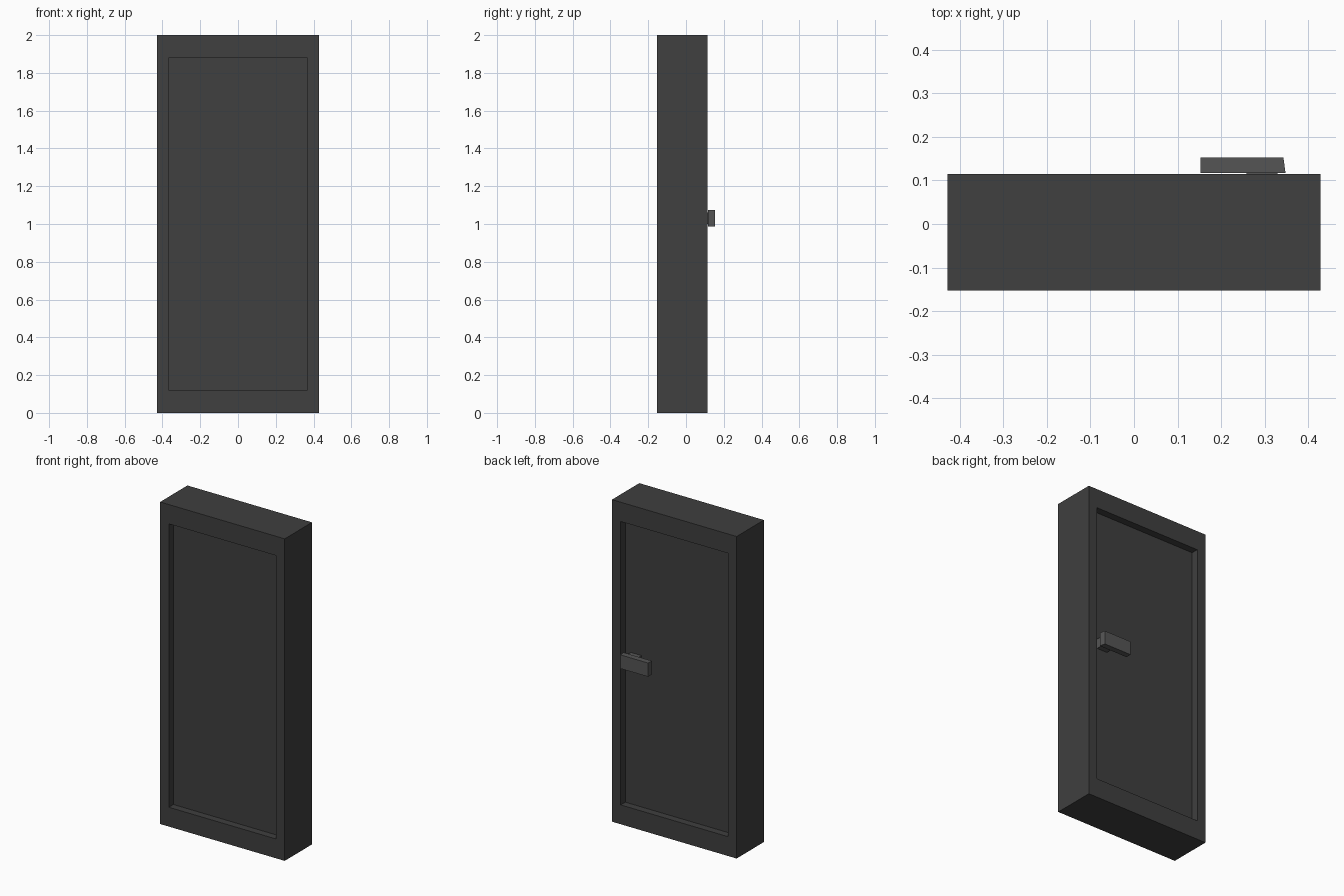
import bpy, bmesh
from mathutils import Vector

if "Cube" in bpy.data.objects:
    bpy.data.objects.remove(bpy.data.objects["Cube"])


def box(bm, x0, x1, y0, y1, z0, z1):
    verts = bmesh.ops.create_cube(bm, size=1)["verts"]
    for v in verts:
        v.co = Vector((x0 if v.co.x < 0 else x1,
                       y0 if v.co.y < 0 else y1,
                       z0 if v.co.z < 0 else z1))
    return verts


def finish(bm, name):
    bmesh.ops.recalc_face_normals(bm, faces=bm.faces)
    mesh = bpy.data.meshes.new(name)
    bm.to_mesh(mesh)
    bm.free()
    obj = bpy.data.objects.new(name, mesh)
    bpy.context.collection.objects.link(obj)
    mat = bpy.data.materials.get("dark_grey") or bpy.data.materials.new("dark_grey")
    return obj


W, Y0, Y1, H = 0.428, -0.153, 0.115, 2.0      # outer frame
PW, PZ0, PZ1, RECESS = 0.368, 0.12, 1.88, 0.045  # recessed panel

# Frame: two jambs, header and sill cut from one solid by insetting both faces
bm = bmesh.new()
box(bm, -W, W, Y0, Y1, 0, H)
bm.normal_update()
for face in [f for f in bm.faces if abs(f.normal.y) > 0.9]:
    side = 1 if face.normal.y > 0 else -1
    bmesh.ops.inset_individual(bm, faces=[face], thickness=0.05)
    for v in face.verts:
        v.co.x = PW if v.co.x > 0 else -PW
        v.co.z = PZ1 if v.co.z > H / 2 else PZ0
    # push the panel in, leaving straight reveal walls
    panel = bmesh.ops.extrude_discrete_faces(bm, faces=[face])["faces"][0]
    for v in panel.verts:
        v.co.y -= side * RECESS
finish(bm, "door_and_frame")

# Handle stem on the back of the door
bm = bmesh.new()
box(bm, 0.258, 0.33, Y1 - RECESS - 0.01, 0.12, 1.0, 1.06)
finish(bm, "handle_stem")

# Handle lever with a slightly tapered outer end
bm = bmesh.new()
for v in box(bm, 0.153, 0.348, 0.117, 0.153, 0.988, 1.073):
    if v.co.x > 0.3 and v.co.y > 0.14:
        v.co.x -= 0.005
finish(bm, "handle_lever")

# Dark paint for the door, lighter metal for the handle
for name, grey in (("door_and_frame", 0.05), ("handle_stem", 0.09), ("handle_lever", 0.09)):
    mat = bpy.data.materials.new(name + "_paint")
    mat.diffuse_color = (grey, grey, grey, 1)
    mat.use_nodes = True
    mat.node_tree.nodes["Principled BSDF"].inputs["Base Color"].default_value = mat.diffuse_color
    bpy.data.objects[name].data.materials.append(mat)
bpy.data.materials.remove(bpy.data.materials["dark_grey"])
